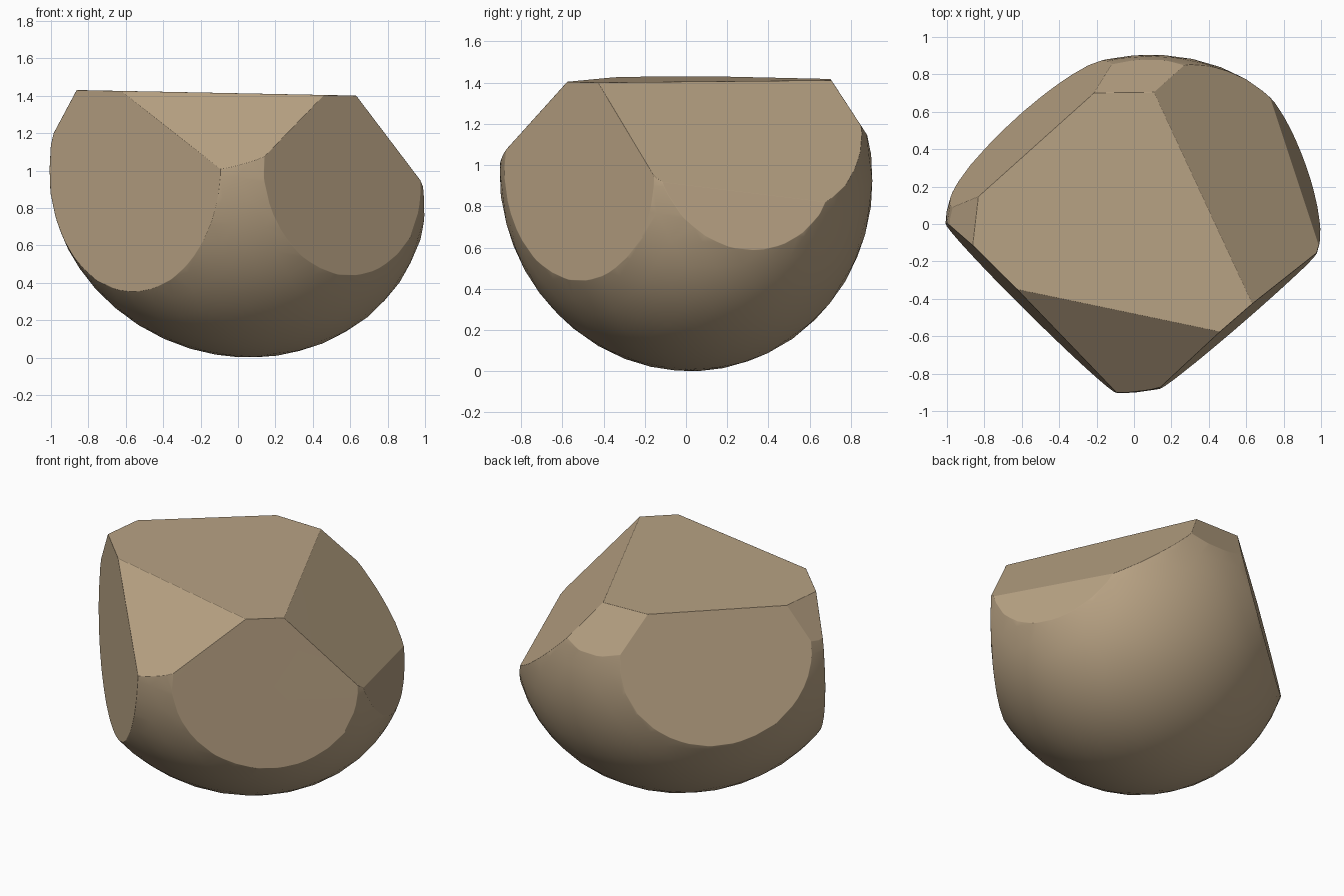
import bpy, bmesh, math
from mathutils import Matrix, Vector

cube = bpy.data.objects.get("Cube")
if cube:
    bpy.data.objects.remove(cube, do_unlink=True)

# Rock colour
stone = bpy.data.materials.new("tan_stone")
tan = (0.48, 0.363, 0.23, 1)
stone.diffuse_color = tan
stone.use_nodes = True
bsdf = stone.node_tree.nodes["Principled BSDF"]
bsdf.inputs["Base Color"].default_value = tan
bsdf.inputs["Roughness"].default_value = 0.9

# Flat chipped facets: outward normal and distance from the origin
FACETS = {
    "top": ((0.02, 0, 1), 1.413),
    "front_brow": ((-0.126, -0.673, 0.729), 1.353),
    "front_right": ((-0.703, -0.711, 0.045), 0.752),
    "front_left": ((0.655, -0.754, 0.045), 0.799),
    "left_shoulder": ((0.664, 0.302, 0.684), 1.249),
    "left_side": ((0.915, 0.33, 0.237), 1.084),
    "back_right": ((-0.65, 0.73, 0.216), 0.957),
    "right_corner": ((-0.85, 0.1, 0.5), 1.437),
    "back_brow": ((0, 0.837, 0.547), 1.362),
}

# Rounded, slightly skewed boulder body
bm = bmesh.new()
bmesh.ops.create_icosphere(bm, subdivisions=4, radius=1)
skew = Matrix(((1.015, 0, 0), (0.079, 0.902, 0), (-0.059, -0.017, 0.947))).to_4x4()
bm.transform(Matrix.Translation((0, 0, 0.949)) @ skew)

# Slice off each facet and cap it
for normal, distance in FACETS.values():
    n = Vector(normal)
    length = n.length
    n.normalize()
    cut = bmesh.ops.bisect_plane(
        bm, geom=bm.verts[:] + bm.edges[:] + bm.faces[:], dist=1e-5,
        plane_co=n * distance / length, plane_no=n, clear_outer=True)
    rim = [e for e in cut["geom_cut"] if isinstance(e, bmesh.types.BMEdge) and e.is_boundary]
    bmesh.ops.contextual_create(bm, geom=rim)
bmesh.ops.remove_doubles(bm, verts=bm.verts[:], dist=0.012)
bmesh.ops.recalc_face_normals(bm, faces=bm.faces[:])

mesh = bpy.data.meshes.new("boulder")
bm.to_mesh(mesh)
bm.free()
mesh.materials.append(stone)
boulder = bpy.data.objects.new("boulder", mesh)
bpy.context.collection.objects.link(boulder)

# Smooth body whose facet edges are slightly worn
bpy.ops.object.select_all(action="DESELECT")
boulder.select_set(True)
bpy.context.view_layer.objects.active = boulder
bpy.ops.object.shade_smooth()
worn = boulder.modifiers.new("worn_edges", "BEVEL")
worn.width = 0.006
worn.segments = 1
worn.limit_method = "ANGLE"
worn.angle_limit = math.radians(16)
flat = boulder.modifiers.new("flat_facets", "WEIGHTED_NORMAL")
flat.weight = 100
